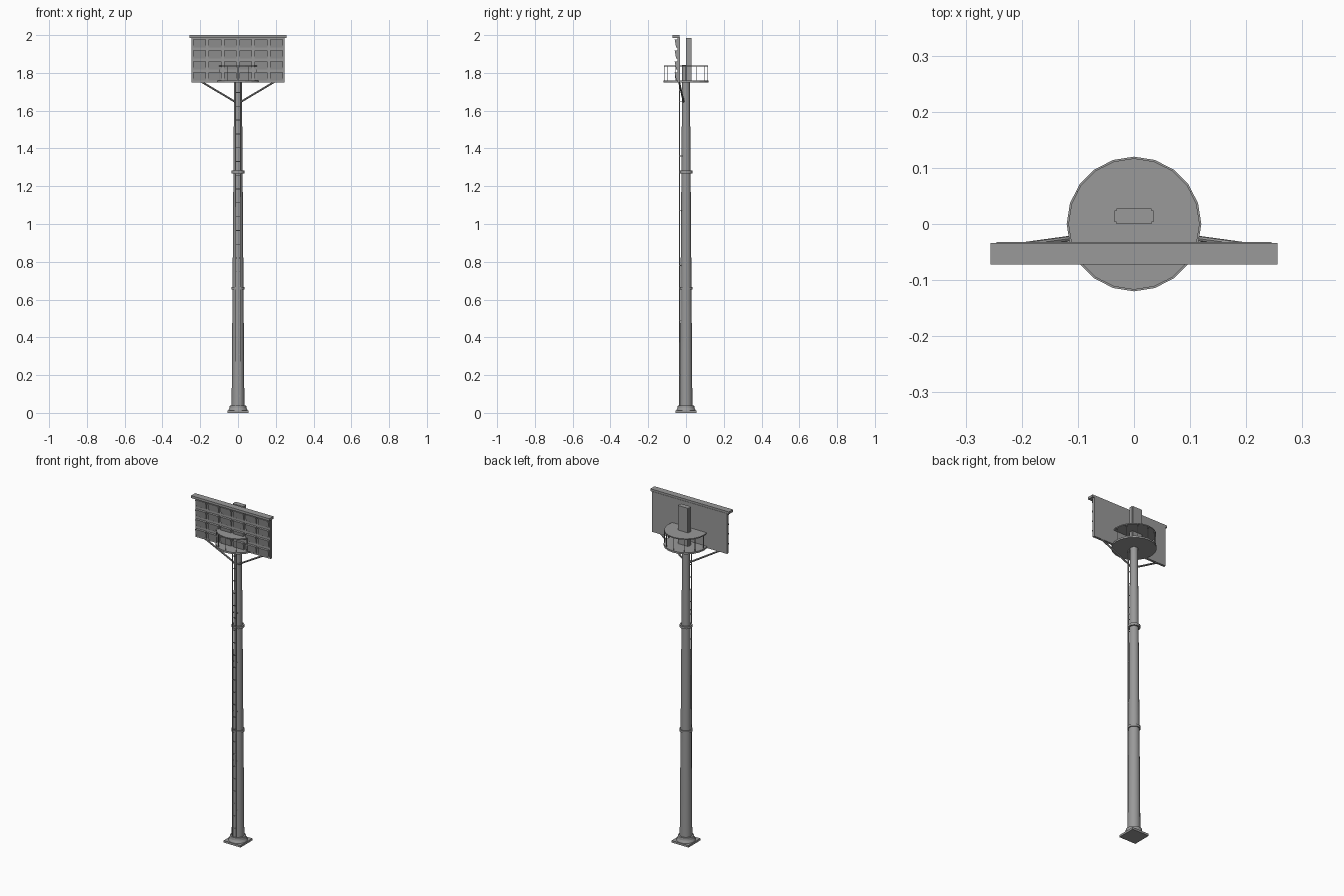
import bpy, bmesh, math
from mathutils import Vector

cube = bpy.data.objects.get("Cube")
if cube:
    bpy.data.objects.remove(cube, do_unlink=True)

steel = bpy.data.materials.new("grey_steel")
steel.use_nodes = True
steel.diffuse_color = (0.32, 0.32, 0.32, 1)
steel.node_tree.nodes["Principled BSDF"].inputs["Base Color"].default_value = (0.32, 0.32, 0.32, 1)


def finish(name, bm, smooth=False):
    bmesh.ops.recalc_face_normals(bm, faces=bm.faces)
    mesh = bpy.data.meshes.new(name)
    bm.to_mesh(mesh)
    bm.free()
    mesh.materials.append(steel)
    obj = bpy.data.objects.new(name, mesh)
    bpy.context.collection.objects.link(obj)
    if smooth:
        bpy.ops.object.select_all(action='DESELECT')
        obj.select_set(True)
        bpy.context.view_layer.objects.active = obj
        bpy.ops.object.shade_smooth_by_angle(angle=math.radians(35))
    return obj


def add_box(bm, x, y, z):
    # each argument is a (low, high) pair
    verts = bmesh.ops.create_cube(bm, size=1)["verts"]
    for v in verts:
        v.co = [(a + b) / 2 + c * (b - a) for (a, b), c in zip((x, y, z), v.co)]
    return verts


def add_rod(bm, start, end, r1, r2=None, sides=8):
    start, end = Vector(start), Vector(end)
    axis = end - start
    verts = bmesh.ops.create_cone(bm, cap_ends=True, segments=sides, radius1=r1,
                                  radius2=r1 if r2 is None else r2, depth=axis.length)["verts"]
    turn = axis.to_track_quat('Z', 'Y')
    for v in verts:
        v.co = turn @ v.co + (start + end) / 2


# Footing: square plate and stepped collar
bm = bmesh.new()
add_box(bm, (-0.055, 0.055), (-0.055, 0.055), (0, 0.012))
finish("base_plate", bm)
bm = bmesh.new()
add_rod(bm, (0, 0, 0.012), (0, 0, 0.026), 0.052, 0.045, 20)
add_rod(bm, (0, 0, 0.026), (0, 0, 0.04), 0.045, 0.043, 20)
finish("base_collar", bm, True)

# Tapered mast with two joint rings
bm = bmesh.new()
add_rod(bm, (0, 0, 0.012), (0, 0, 1.842), 0.034, 0.02, 20)
finish("mast", bm, True)
bm = bmesh.new()
for z, r in ((0.66, 0.035), (1.275, 0.034)):
    add_rod(bm, (0, 0, z - 0.007), (0, 0, z + 0.007), r, sides=20)
finish("joint_rings", bm, True)

# Ladder on the front of the mast
bm = bmesh.new()
for side in (-1, 1):
    add_box(bm, sorted((side * 0.010, side * 0.013)), (-0.036, -0.031), (0.04, 1.752))
for i in range(23):
    z = 0.09 + i * 0.073
    add_box(bm, (-0.012, 0.012), (-0.035, -0.032), (z - 0.002, z + 0.002))
for i in range(6):
    z = 0.2 + i * 0.29
    for x in (-0.0115, 0.0115):
        add_box(bm, (x - 0.0015, x + 0.0015), (-0.033, -0.012), (z - 0.002, z + 0.002))
finish("ladder", bm)

# Service platform: floor, upper deck and posts between them
bm = bmesh.new()
add_rod(bm, (0, 0, 1.75), (0, 0, 1.76), 0.12, sides=20)
finish("platform_floor", bm)
bm = bmesh.new()
add_rod(bm, (0, 0, 1.834), (0, 0, 1.84), 0.117, sides=20)
finish("platform_upper_deck", bm)
bm = bmesh.new()
for i in range(12):
    a = math.tau * i / 12
    x, y = 0.115 * math.cos(a), 0.115 * math.sin(a)
    add_rod(bm, (x, y, 1.758), (x, y, 1.838), 0.002, sides=6)
finish("platform_posts", bm)

# Control box behind the lamp board
bm = bmesh.new()
add_box(bm, (-0.035, 0.035), (0, 0.028), (1.76, 1.985))
bmesh.ops.bevel(bm, geom=[e for e in bm.edges if abs(e.verts[0].co.z - e.verts[1].co.z) > 0.1],
                offset=0.004, segments=2, affect='EDGES')
finish("control_box", bm)

# Lamp board with overhanging cap
bm = bmesh.new()
add_box(bm, (-0.245, 0.245), (-0.046, -0.032), (1.75, 1.988))
finish("lamp_board", bm)
bm = bmesh.new()
add_box(bm, (-0.256, 0.256), (-0.072, -0.034), (1.986, 2.0))
finish("board_cap", bm)

# Grid of wedge-shaped lamps on the front of the board
bm = bmesh.new()
cols, rows = 6, 4
for c in range(cols):
    for r in range(rows):
        x = -0.245 + (c + 0.5) * 0.49 / cols
        z = 1.752 + (r + 0.5) * 0.232 / rows
        for v in add_box(bm, (x - 0.034, x + 0.034), (-0.06, -0.044), (z - 0.021, z + 0.021)):
            if v.co.y < -0.05 and v.co.z < z:
                v.co.y = -0.052
finish("lamps", bm)

# Diagonal braces under the board
bm = bmesh.new()
for side in (-1, 1):
    add_rod(bm, (side * 0.012, -0.012, 1.645), (side * 0.195, -0.037, 1.754), 0.005)
finish("braces", bm)
